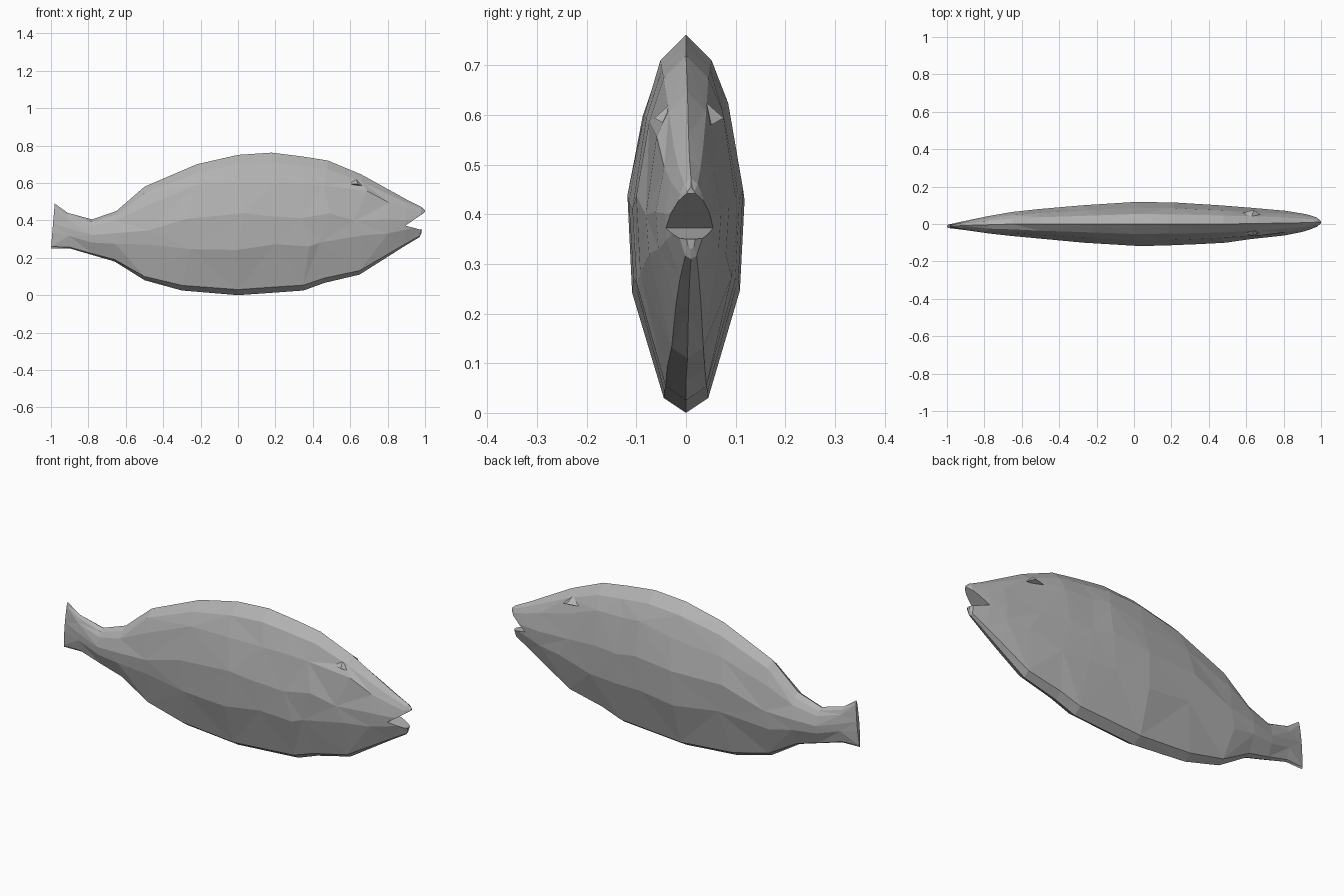
import bpy
import bmesh
import random
from mathutils import Vector

random.seed(4)
cube = bpy.data.objects.get("Cube")
if cube:
    bpy.data.objects.remove(cube, do_unlink=True)

# One plain grey for the whole fish
grey = bpy.data.materials.new("fish_grey")
grey.use_nodes = True
colour = (0.45, 0.45, 0.45, 1)
grey.diffuse_color = colour
grey.node_tree.nodes["Principled BSDF"].inputs["Base Color"].default_value = colour


def make_object(name, bm):
    bmesh.ops.recalc_face_normals(bm, faces=bm.faces)
    mesh = bpy.data.meshes.new(name)
    bm.to_mesh(mesh)
    bm.free()
    mesh.materials.append(grey)
    obj = bpy.data.objects.new(name, mesh)
    bpy.context.collection.objects.link(obj)
    return obj


# Cross-section, from back ridge to belly: height share, width share
half = [(1, 0), (0.93, 0.45), (0.81, 0.74), (0.56, 1), (0.35, 0.92), (0.04, 0.38), (0, 0)]
ring = [(t, w) for t, w in half] + [(t, -w) for t, w in half[-2:0:-1]]

# Stations from tail to snout: x at belly, x at back, belly z, back z, half width, centre y
stations = [
    (-1.0, -0.98, 0.25, 0.49, 0.010, -0.012),
    (-0.9, -0.91, 0.25, 0.44, 0.024, -0.008),
    (-0.78, -0.78, 0.215, 0.405, 0.046, -0.004),
    (-0.66, -0.65, 0.18, 0.45, 0.064, 0),
    (-0.5, -0.5, 0.08, 0.58, 0.080, 0),
    (-0.3, -0.22, 0.025, 0.70, 0.100, 0),
    (0, 0, 0.0, 0.75, 0.118, 0),
    (0.2, 0.18, 0.014, 0.762, 0.115, 0),
    (0.35, 0.34, 0.025, 0.742, 0.108, 0),
    (0.46, 0.48, 0.065, 0.72, 0.100, 0),
    (0.65, 0.66, 0.11, 0.645, 0.084, 0.003),
    (0.80, 0.81, 0.205, 0.562, 0.066, 0.005),
    (0.89, 0.90, 0.262, 0.512, 0.050, 0.007),
    (0.97, 0.98, 0.31, 0.472, 0.030, 0.01),
    (0.98, 1.0, 0.33, 0.455, 0.015, 0.01),
]

# Body: loft the stations, with slightly uneven flanks
bm = bmesh.new()
loops = []
for i, (x0, x1, z0, z1, width, cy) in enumerate(stations):
    loop = []
    for t, w in ring:
        p = Vector((x0 + (x1 - x0) * t, cy + w * width, z0 + (z1 - z0) * t))
        if 3 < i < 11 and 0.1 < t < 0.9:
            p.x += random.uniform(-0.035, 0.035)
            p.z += random.uniform(-0.025, 0.025)
        loop.append(bm.verts.new(p))
    loops.append(loop)
n = len(ring)
for i, (a, b) in enumerate(zip(loops, loops[1:])):
    for j in range(n):
        k = (j + 1) % n
        if (i + j) % 2:
            bm.faces.new((a[j], a[k], b[k]))
            bm.faces.new((a[j], b[k], b[j]))
        else:
            bm.faces.new((a[j], a[k], b[j]))
            bm.faces.new((a[k], b[k], b[j]))
bm.faces.new(loops[0])
bm.faces.new(loops[-1])
body = make_object("fish_body", bm)

# Mouth: cut a wedge through the snout
bm = bmesh.new()
profile = [(0.895, 0.372), (1.1, 0.512), (1.1, 0.335), (0.97, 0.352)]
sides = [[bm.verts.new((x, y, z)) for x, z in profile] for y in (-0.2, 0.2)]
for side in sides:
    bm.faces.new(side)
for j in range(len(profile)):
    k = (j + 1) % len(profile)
    bm.faces.new((sides[0][j], sides[0][k], sides[1][k], sides[1][j]))
cutter = make_object("mouth_cutter", bm)
cutter.hide_render = True
cut = body.modifiers.new("mouth", "BOOLEAN")
cut.operation = "DIFFERENCE"
cut.solver = "EXACT"
cut.object = cutter
bpy.context.view_layer.objects.active = body
bpy.ops.object.modifier_apply(modifier=cut.name)
bpy.data.objects.remove(cutter, do_unlink=True)

# Brows: small ledges above the eyes
for name, s in (("left_brow", 1), ("right_brow", -1)):
    bm = bmesh.new()
    for x, y, z in [(0.57, 0.05, 0.592), (0.64, 0.070, 0.594),
                    (0.675, 0.045, 0.58), (0.63, 0.035, 0.625), (0.63, 0.04, 0.58)]:
        bm.verts.new((x, s * y + 0.006, z))
    bmesh.ops.convex_hull(bm, input=bm.verts)
    make_object(name, bm)
